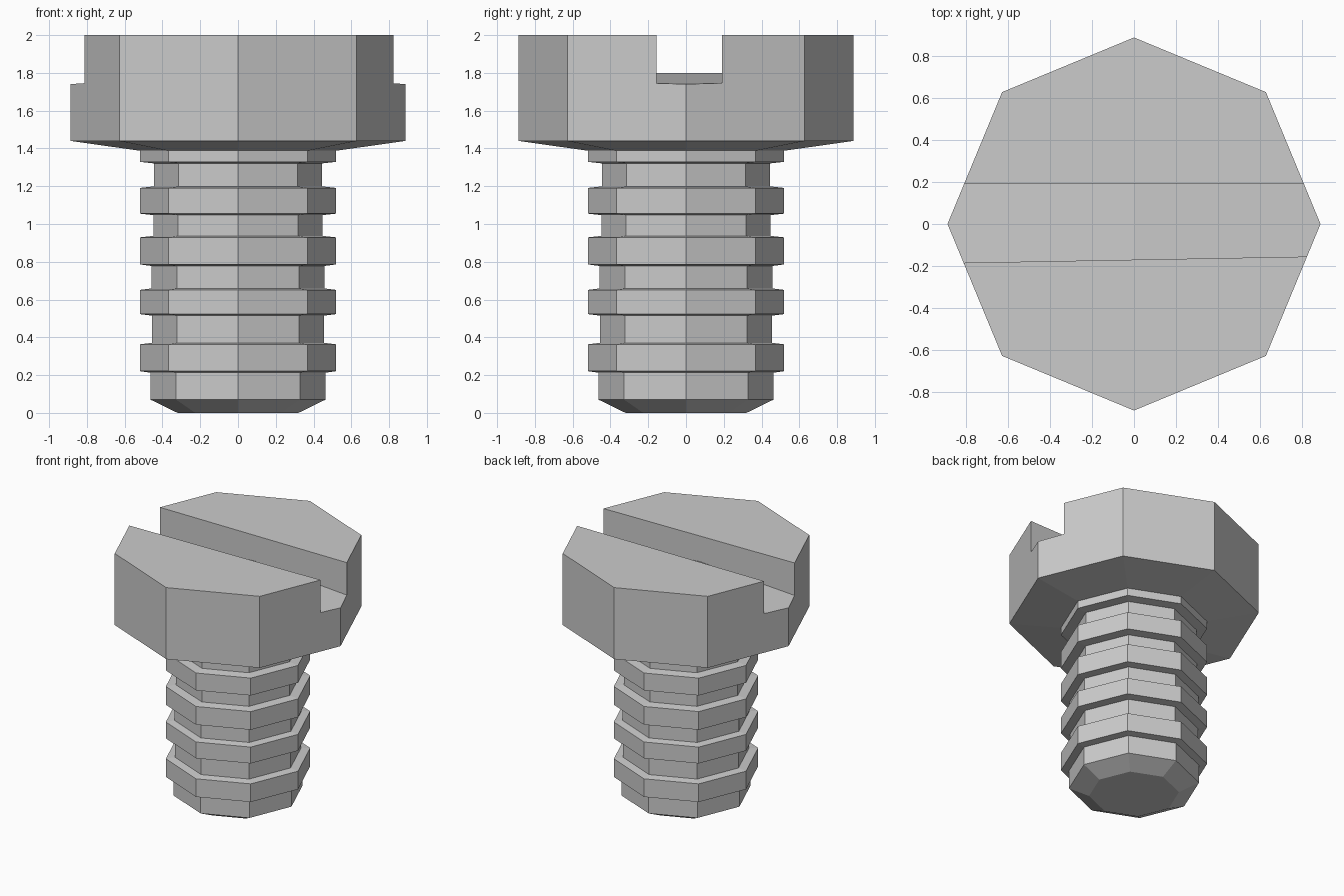
import bpy, bmesh, math

cube = bpy.data.objects.get("Cube")
if cube:
    bpy.data.objects.remove(cube, do_unlink=True)

SIDES = 8

# One plain metal grey
metal = bpy.data.materials.new("grey metal")
metal.use_nodes = True
GREY = (0.6, 0.6, 0.6, 1)
metal.diffuse_color = GREY
metal.node_tree.nodes["Principled BSDF"].inputs["Base Color"].default_value = GREY


def make_object(name, bm):
    bmesh.ops.recalc_face_normals(bm, faces=bm.faces[:])
    mesh = bpy.data.meshes.new(name)
    bm.to_mesh(mesh)
    bm.free()
    mesh.materials.append(metal)
    obj = bpy.data.objects.new(name, mesh)
    bpy.context.collection.objects.link(obj)
    return obj


def lathe(name, profile):
    """Stack of octagonal rings (radius, height), capped at both ends."""
    bm = bmesh.new()
    rings = []
    for r, z in profile:
        rings.append([bm.verts.new((r * math.cos(math.tau * i / SIDES),
                                    r * math.sin(math.tau * i / SIDES), z))
                      for i in range(SIDES)])
    for low, high in zip(rings, rings[1:]):
        for i in range(SIDES):
            j = (i + 1) % SIDES
            bm.faces.new((low[i], low[j], high[j], high[i]))
    bm.faces.new(rings[0][::-1])
    bm.faces.new(rings[-1])
    return make_object(name, bm)


# Shank: chamfered tip, then thread ridges (groove radius, bottom, top)
RIDGE = 0.52
profile = [(0.32, 0), (0.463, 0.07)]
ridges = [(0.463, 0.217, 0.367), (0.455, 0.519, 0.655), (0.458, 0.782, 0.933),
          (0.448, 1.051, 1.195), (0.446, 1.325, None)]
for n, (groove, bottom, top) in enumerate(ridges):
    profile += [(groove, bottom - 0.004), (RIDGE, bottom + 0.004)]
    if top:
        profile += [(RIDGE, top - 0.004), (ridges[n + 1][0], top + 0.004)]

# Neck flares straight into the head
profile += [(RIDGE, 1.388), (0.888, 1.44), (0.888, 2.0)]
screw = lathe("screw", profile)

# Slot cutter: slightly crowned floor, front wall a little askew
bm = bmesh.new()
outline = [(-1, 1.733), (0, 1.8), (1, 1.733), (1, 2.2), (-1, 2.2)]
front = [bm.verts.new((x, -0.17 + 0.018 * x, z)) for x, z in outline]
back = [bm.verts.new((x, 0.19, z)) for x, z in outline]
bm.faces.new(front)
bm.faces.new(back[::-1])
for i in range(len(outline)):
    j = (i + 1) % len(outline)
    bm.faces.new((front[i], front[j], back[j], back[i]))
cutter = make_object("slot_cutter", bm)
cutter.hide_render = True

# Cut the slot and drop the helper
cut = screw.modifiers.new("slot", 'BOOLEAN')
cut.operation = 'DIFFERENCE'
cut.solver = 'EXACT'
cut.object = cutter
bpy.context.view_layer.objects.active = screw
screw.select_set(True)
bpy.ops.object.modifier_apply(modifier=cut.name)
bpy.data.objects.remove(cutter, do_unlink=True)
